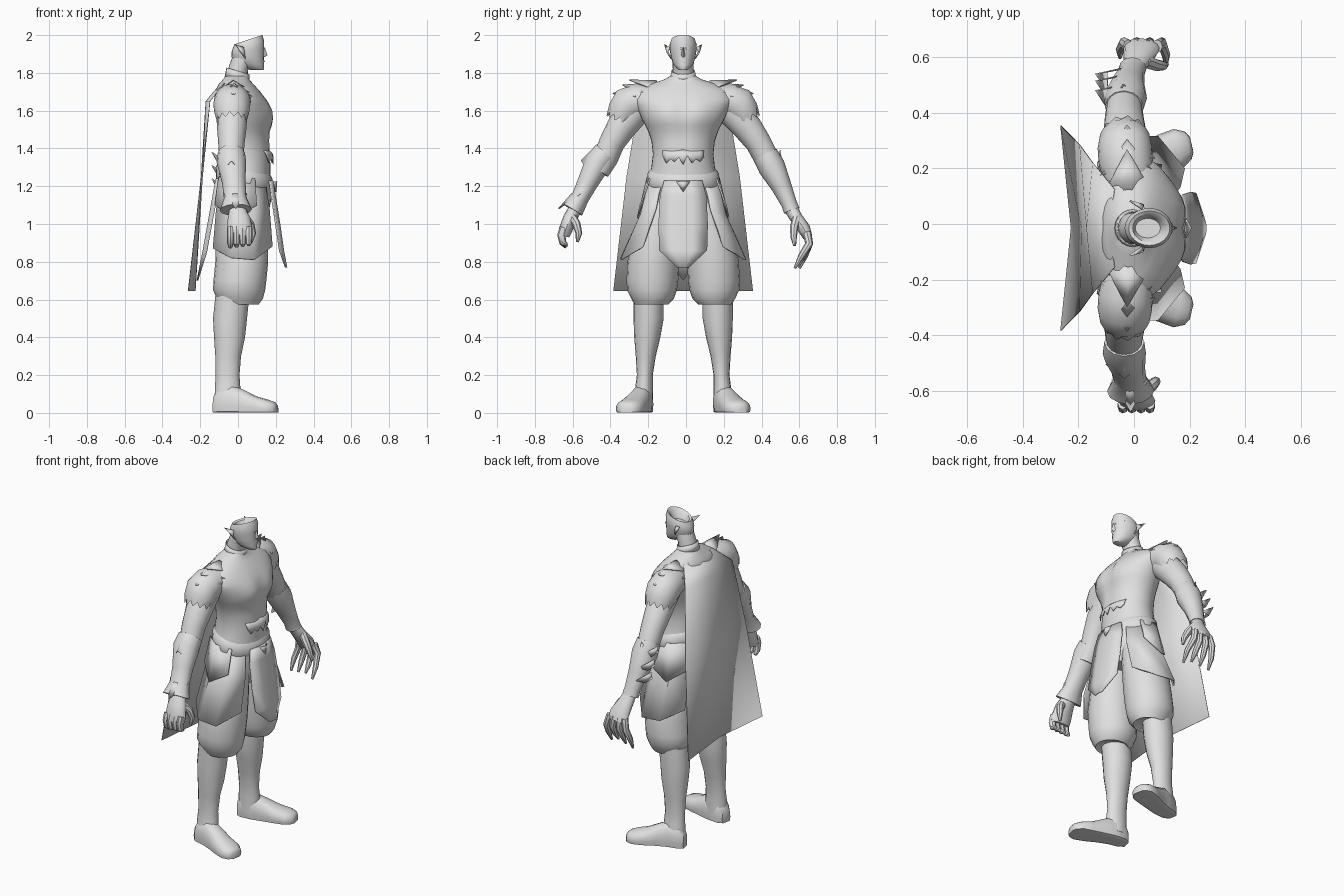
import bpy, bmesh, math
from mathutils import Vector

grey = bpy.data.materials.new("plain_grey")
grey.diffuse_color = (0.75, 0.75, 0.75, 1)
shift = -0.015  # sideways offset of the body


def finish(name, bm, angle=40, thick=0):
    bmesh.ops.remove_doubles(bm, verts=bm.verts, dist=0.0005)
    bmesh.ops.recalc_face_normals(bm, faces=bm.faces)
    bmesh.ops.translate(bm, verts=bm.verts, vec=(0, shift, 0))
    me = bpy.data.meshes.new(name)
    bm.to_mesh(me)
    bm.free()
    me.materials.append(grey)
    for p in me.polygons:
        p.use_smooth = True
    me.set_sharp_from_angle(angle=math.radians(angle))
    ob = bpy.data.objects.new(name, me)
    bpy.context.scene.collection.objects.link(ob)
    if thick:
        m = ob.modifiers.new("thickness", 'SOLIDIFY')
        m.thickness = thick
        m.offset = 0
    return ob


def grid(name, rows, closed=False, caps=False, angle=40, thick=0):
    """Skin rows of points, optionally closed into rings and capped."""
    bm = bmesh.new()
    vs = [[bm.verts.new(p) for p in r] for r in rows]
    n = len(rows[0])
    for a, b in zip(vs, vs[1:]):
        for i in range(n if closed else n - 1):
            j = (i + 1) % n
            bm.faces.new((a[i], a[j], b[j], b[i]))
    if caps:
        bm.faces.new(vs[0])
        bm.faces.new(vs[-1])
    return finish(name, bm, angle, thick)


def ring(x, y, z, rx, ry, slope=0, n=20):
    return [(x + rx * math.cos(t), y + ry * math.sin(t), z + slope * rx * math.cos(t))
            for t in (2 * math.pi * i / n for i in range(n))]


def tube(name, path, n=12, jag=0):
    """Rings square to a path of (x, y, z, radius_x, radius_across)."""
    pts = [Vector(p[:3]) for p in path]
    rows = []
    for i, p in enumerate(path):
        t = (pts[min(i + 1, len(pts) - 1)] - pts[max(i - 1, 0)]).normalized()
        u = Vector((1, 0, 0))
        u = (u - t * u.dot(t)).normalized()
        v = t.cross(u)
        rows.append([pts[i] + u * p[3] * math.cos(a) + v * p[4] * math.sin(a)
                     for a in (2 * math.pi * k / n for k in range(n))])
    if jag:
        rows[-1] = [q + t * jag * (k % 2) for k, q in enumerate(rows[-1])]
    return grid(name, rows, True, not jag)


def spike(name, a, b, tip, lift):
    """Pointed leaf with a raised ridge."""
    a, b, tip = Vector(a), Vector(b), Vector(tip)
    mid = (a + b) / 2 + Vector(lift)
    return grid(name, [[a, mid, b], [tip, tip, tip]], thick=0.006, angle=20)


def chest(p):
    """Push the front of the chest out into two soft muscles and a belly line."""
    x, y, z = p
    if x > .03:
        x += .014 * math.exp(-((abs(y) - .09) / .06) ** 2 - ((z - 1.585) / .06) ** 2)
        x -= .008 * math.exp(-(y / .025) ** 2) * (1.3 < z < 1.66)
    return (x, y, z)


# torso, sash and neck
torso = [(1.0, .03, .12, .16), (1.15, .035, .145, .19), (1.24, .03, .14, .183), (1.30, .03, .142, .168),
         (1.37, .035, .138, .16), (1.44, .033, .136, .168), (1.49, .033, .138, .185), (1.525, .035, .146, .202),
         (1.56, .034, .149, .22), (1.60, .03, .147, .238), (1.635, .022, .141, .255), (1.66, .012, .137, .265),
         (1.705, -.003, .117, .245), (1.74, -.01, .092, .175), (1.765, -.01, .07, .10), (1.785, -.006, .06, .065)]
grid("torso", [[chest(p) for p in ring(x, 0, z, rx, ry, n=36)] for z, x, rx, ry in torso], True, True)
sash = [(1.20, .03, .142, .185), (1.22, .033, .15, .195), (1.27, .032, .15, .188), (1.29, .03, .14, .17)]
grid("sash", [ring(x, 0, z, rx, ry, -.2, 28) for z, x, rx, ry in sash], True)
grid("collar", [ring(-.005, 0, 1.765, .063, .068, -.2), ring(-.001, 0, 1.81, .058, .06, -.3)], True, thick=.005)
grid("neck", [ring(-.005, 0, 1.76, .055, .06), ring(.0, 0, 1.82, .053, .055), ring(.03, 0, 1.88, .062, .057)], True)

# torn shirt hem across the belly
hem = []
for k in range(3):
    hem.append([(.032 + (.128, .148, .155)[k] * math.cos(t), .168 * math.sin(t),
                 (1.395, 1.375, 1.36 - .03 * (i % 2) - .008 * (i % 3))[k])
                for i, t in enumerate(-.7 + 1.4 * j / 10 for j in range(11))])
grid("torn_hem", hem, thick=.004)
spike("sash_knot", (.185, -.035, 1.225), (.185, .035, 1.225), (.2, 0, 1.17), (.02, 0, 0))

# head with a sloping open crown
head = [(1.815, .1, .035, .022, 0), (1.825, .085, .054, .035, -.05), (1.85, .06, .077, .054, -.1),
        (1.88, .052, .085, .064, 0), (1.92, .052, .086, .071, .1), (1.95, .055, .083, .072, .25),
        (1.976, .055, .074, .062, .33), (1.968, .055, .06, .05, .33), (1.925, .05, .045, .035, .2)]
grid("head", [ring(x, 0, z, rx, ry, s, 24) for z, x, rx, ry, s in head], True, True)
grid("nose", [[(.13, -.008, 1.935), (.142, 0, 1.935), (.13, .008, 1.935)],
              [(.122, -.018, 1.892), (.157, 0, 1.892), (.122, .018, 1.892)],
              [(.128, -.01, 1.882), (.135, 0, 1.882), (.128, .01, 1.882)]], angle=60)
grid("lips", [[(.128, -.022, z), (x, 0, z), (.128, .022, z)] for z, x in ((1.87, .132), (1.862, .143), (1.852, .134))],
     angle=60)

# cape and the two hanging cloths
grid("cape", [[(xe, -w, z), (xc, 0, z), (xe, w, z)] for z, xe, xc, w in
              [(1.745, -.07, -.09, .14), (1.65, -.148, -.17, .235), (1.25, -.195, -.188, .30), (.645, -.264, -.226, .37)]],
     thick=.003, angle=60)
for name, cloth in (("front_cloth", [(1.23, .182, .10), (1.15, .196, .122), (1.0, .22, .13), (.86, .24, .126), (.77, .257, .03)]),
                    ("back_cloth", [(1.24, -.115, .09), (1.1, -.14, .12), (.85, -.185, .11), (.70, -.215, .0)])):
    grid(name, [[(x - (.02 if x > 0 else -.02) * w / .13, -w, z), (x, -w * .4, z),
                 (x, w * .4, z), (x - (.02 if x > 0 else -.02) * w / .13, w, z)] for z, x, w in cloth], thick=.008)


def skirt(name, s, rows, angles):
    """Hip armour wrapped round the body; each row holds z per column."""
    pts = []
    for rx, ry, zs in rows:
        pts.append([(.025 + rx * math.cos(math.radians(a)), s * ry * math.sin(math.radians(a)), z)
                    for a, z in zip(angles, zs)])
    grid(name, pts, thick=.008)


for s, side in ((1, "left"), (-1, "right")):
    def P(*p):
        return (p[0], s * p[1]) + tuple(p[2:])

    # face
    spike(side + "_ear", P(.04, .064, 1.875), P(.03, .068, 1.935), P(-.015, .098, 1.95), P(.0, .018, 0))
    spike(side + "_brow", P(.134, .01, 1.924), P(.132, .012, 1.934), P(.1, .058, 1.943), (.005, 0, 0))

    # trousers, shin and foot
    grid(side + "_trouser", [ring(x, s * y, z, rx, ry) for z, x, y, rx, ry in
         [(1.12, .03, .09, .11, .09), (.95, .022, .14, .138, .125), (.8, .02, .158, .14, .137),
          (.7, .01, .163, .14, .137), (.65, .006, .165, .138, .132), (.605, .01, .162, .122, .113),
          (.575, .01, .168, .1, .09), (.59, 0, .175, .08, .075)]], True, True, angle=60)
    grid(side + "_shin", [ring(x, s * y, z, rx, ry, n=16) for z, x, y, rx, ry in
         [(.62, -.03, .183, .09, .08), (.5, -.042, .183, .09, .08), (.4, -.045, .19, .082, .069),
          (.3, -.052, .198, .068, .053), (.2, -.055, .203, .063, .042), (.14, -.055, .207, .067, .046),
          (.04, -.055, .213, .07, .055)]], True, True)
    foot = []
    for x, y, w, h in [(-.127, .205, .03, .09), (-.10, .208, .050, .13), (-.03, .22, .056, .145), (.03, .24, .06, .12),
                       (.10, .267, .068, .085), (.16, .287, .07, .068), (.195, .298, .05, .055), (.207, .302, .028, .04)]:
        foot.append([(x - .25 * w * math.cos(t), s * (y + w * math.copysign(abs(math.cos(t)) ** .7, math.cos(t))),
                      .002 + h * max(0, min(1, .3 + .7 * math.sin(t))))
                     for t in (2 * math.pi * i / 16 for i in range(16))])
    grid(side + "_foot", foot, True, True)

    # hip armour in two tiers
    skirt(side + "_hip_guard", s, [(.152, .19, (1.21, 1.22, 1.23, 1.23)), (.178, .235, (1.08, 1.05, 1.05, 1.06)),
                                   (.198, .345, (.88, .81, .82, .87))], (38, 72, 108, 142))
    skirt(side + "_upper_hip_guard", s, [(.155, .195, (1.24, 1.25, 1.25)), (.178, .25, (1.1, 1.03, 1.1))], (65, 105, 145))

    # puffed sleeve and layered shoulder points
    tube(side + "_sleeve", [P(-.02, .18, 1.65, .09, .085), P(-.03, .245, 1.65, .098, .092), P(-.033, .29, 1.632, .098, .097),
                            P(-.033, .32, 1.59, .092, .085), P(-.033, .332, 1.565, .078, .07)], 22, .028)
    for k, (w, y, z, ty, tz) in enumerate([(.09, .12, 1.715, .285, 1.762), (.10, .19, 1.70, .32, 1.735),
                                           (.095, .25, 1.69, .372, 1.69)]):
        spike(f"{side}_shoulder_point_{k}", P(-.02 - w, y, z - .015), P(-.02 + w, y, z - .015), P(-.025, ty, tz),
              P(0, .02, .058))

    # upper arm reaching from the shifted shoulder to the elbow
    body, shift = shift, 0
    tube(side + "_upper_arm", [(-.03, s * .25 + body, 1.61, .08, .085), (-.033, s * .335 + body * .6, 1.51, .078, .078),
                               (-.035, s * .388 + body * .3, 1.43, .07, .068), (-.035, s * .425, 1.35, .064, .066),
                               (-.03, s * .465, 1.28, .062, .06)], 16)
    shift = body

shift = 0
# left gauntlet, spikes and open hand
tube("left_gauntlet", [(-.035, .42, 1.365, .07, .068), (-.03, .455, 1.30, .077, .072), (-.022, .505, 1.2, .06, .054),
                       (-.01, .545, 1.11, .048, .042), (-.005, .56, 1.07, .05, .043)])
for k, (y, z) in enumerate([(.45, 1.35), (.485, 1.28), (.51, 1.21)]):
    spike(f"left_gauntlet_spike_{k}", (-.095, y - .035, z - .045), (-.04, y + .05, z - .04),
          (-.138, y + .03, z + .03), (-.03, .03, 0))
spike("left_elbow_spike", (-.06, .46, 1.33), (.0, .49, 1.29), (-.04, .5, 1.39), (-.01, .03, 0))
tube("left_palm", [(-.005, .55, 1.09, .036, .036), (.01, .585, 1.03, .048, .034), (.025, .625, .975, .064, .034),
                   (.03, .645, .93, .064, .025)])
for k, x in enumerate((-.02, .015, .05, .083)):
    d = (x - .03) * .3
    tube(f"left_finger_{k}", [(x, .64, .955, .02, .024), (x + d, .652, .895, .019, .021),
                              (x + 2 * d, .628 - k * .006, .83, .016, .017),
                              (x + 2 * d, .60 - k * .008, .765 + .01 * (k % 3), .007, .007)], 8)
tube("left_thumb", [(.04, .585, 1.03, .024, .024), (.08, .572, .98, .022, .022), (.105, .57, .93, .018, .017),
                    (.118, .575, .885, .008, .008)], 8)

# right gauntlet with flared cuff, guard plate and closed hand
tube("right_gauntlet", [(-.035, -.425, 1.375, .072, .068), (-.035, -.465, 1.33, .078, .07), (-.022, -.52, 1.22, .062, .055),
                        (-.015, -.56, 1.14, .06, .047), (-.012, -.60, 1.075, .085, .058)])
spike("right_elbow_plate", (-.10, -.505, 1.26), (.03, -.505, 1.26), (-.035, -.46, 1.425), (0, -.05, .075))
spike("right_cuff_plate", (-.08, -.56, 1.16), (.05, -.56, 1.16), (-.012, -.675, 1.08), (0, -.045, .0))
tube("right_palm", [(-.005, -.58, 1.09, .04, .036), (.005, -.615, 1.03, .06, .036), (.01, -.637, .97, .067, .036),
                    (.01, -.645, .935, .064, .027)])
for k, x in enumerate((-.04, -.008, .025, .057)):
    tube(f"right_finger_{k}", [(x, -.645, .98, .019, .024), (x, -.66, .94, .019, .022), (x, -.652, .90, .018, .019),
                               (x, -.632, .877 + .005 * k, .011, .01)], 8)
tube("right_thumb", [(.03, -.605, 1.04, .024, .024), (.065, -.58, 1.0, .022, .022), (.078, -.567, .95, .018, .018),
                     (.07, -.575, .905, .008, .008)], 8)
